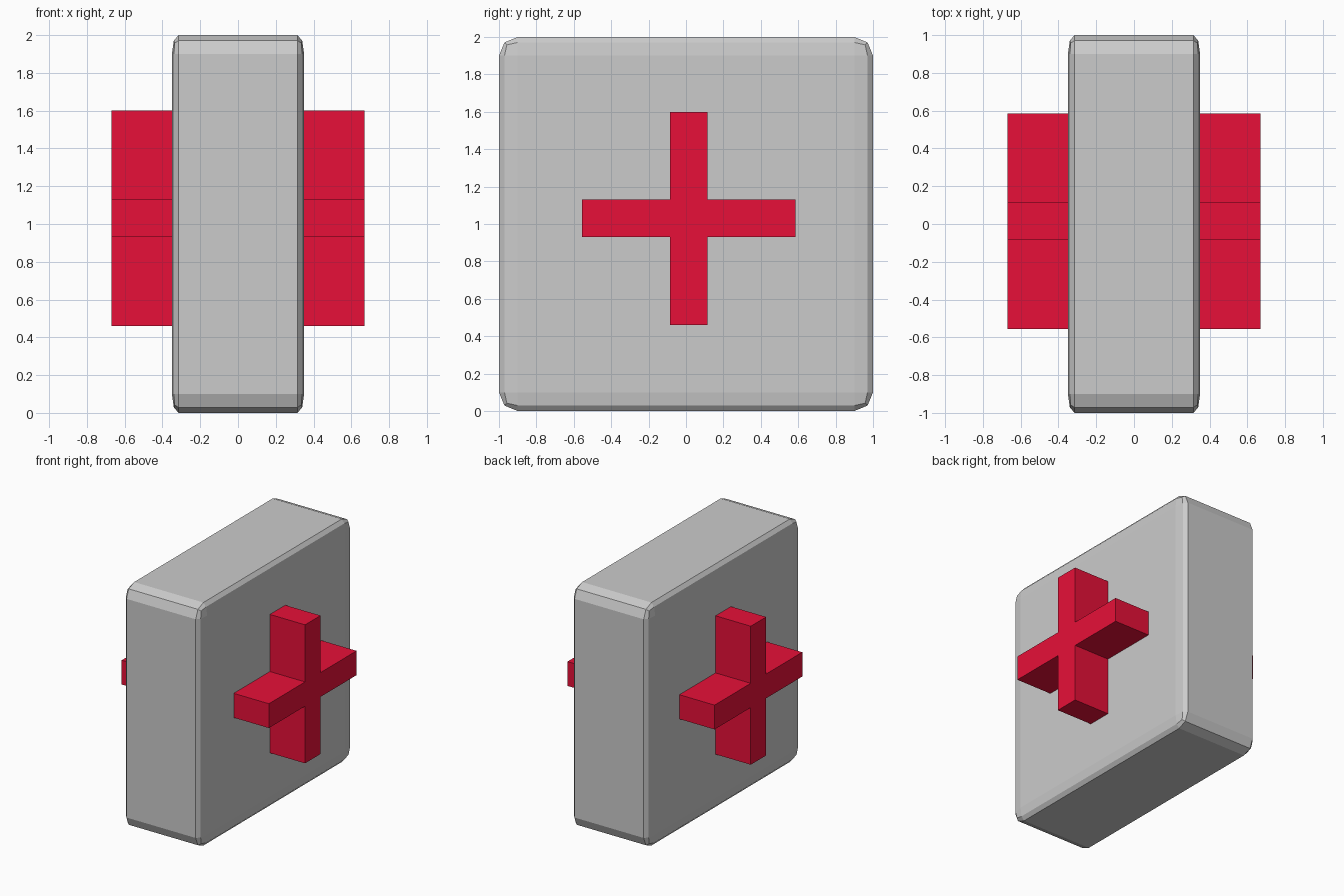
import bpy, bmesh
from mathutils import Vector

if "Cube" in bpy.data.objects:
    bpy.data.objects.remove(bpy.data.objects["Cube"])

# case: thin block whose bevel is squashed along x
bpy.ops.mesh.primitive_cube_add(size=2, location=(0, 0, 1))
case = bpy.context.object
case.name = "case"
case.scale = (0.35, 1, 1)
bevel = case.modifiers.new("rounded_edges", 'BEVEL')
bevel.width = 0.1
bevel.segments = 2

# cross: plus-shaped profile extruded through the case
HALF_LENGTH, HALF_WIDTH, HALF_DEPTH = 0.57, 0.10, 0.67
quarter = [(HALF_LENGTH, -HALF_WIDTH), (HALF_LENGTH, HALF_WIDTH), (HALF_WIDTH, HALF_WIDTH)]
profile = []
for _ in range(4):
    profile += quarter
    quarter = [(-z, y) for y, z in quarter]

bm = bmesh.new()
face = bm.faces.new([bm.verts.new((-HALF_DEPTH, y, z)) for y, z in profile])
extruded = bmesh.ops.extrude_face_region(bm, geom=[face])
moved = [g for g in extruded["geom"] if isinstance(g, bmesh.types.BMVert)]
bmesh.ops.translate(bm, verts=moved, vec=Vector((2 * HALF_DEPTH, 0, 0)))
bmesh.ops.recalc_face_normals(bm, faces=bm.faces)
mesh = bpy.data.meshes.new("cross")
bm.to_mesh(mesh)
bm.free()
cross = bpy.data.objects.new("cross", mesh)
cross.location = (0, 0.015, 1.03)
bpy.context.collection.objects.link(cross)

# red finish
red = bpy.data.materials.new("red")
red.diffuse_color = (0.8, 0.005, 0.04, 1)
red.use_nodes = True
red.node_tree.nodes["Principled BSDF"].inputs["Base Color"].default_value = red.diffuse_color
mesh.materials.append(red)
